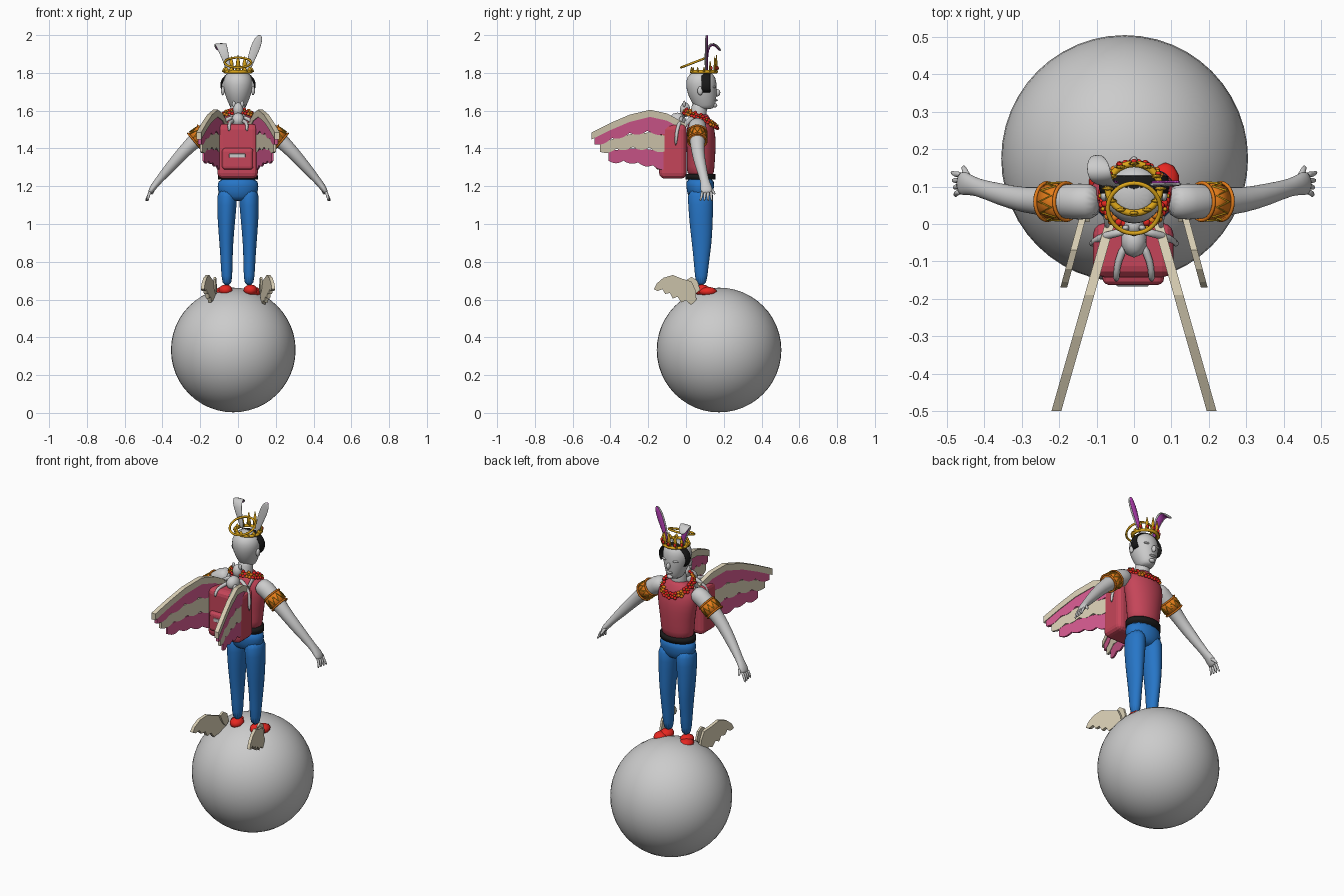
import bpy, bmesh
from math import sin, cos, pi, tau
from mathutils import Vector, Matrix

cube = bpy.data.objects.get("Cube")
if cube:
    bpy.data.objects.remove(cube)


def colour(name, r, g, b):
    mat = bpy.data.materials.new(name)
    mat.use_nodes = True
    mat.diffuse_color = (r, g, b, 1)
    mat.node_tree.nodes["Principled BSDF"].inputs["Base Color"].default_value = (r, g, b, 1)
    return mat


GREY = colour("pale_grey", .6, .6, .6)
CREAM = colour("cream", .68, .61, .45)
PINK = colour("pink", .65, .1, .27)
ROSE = colour("rose", .56, .06, .1)
BLUE = colour("blue", .02, .18, .57)
RED = colour("red", .8, .02, .015)
ORANGE = colour("orange", .77, .2, .01)
GOLD = colour("gold", .72, .38, .01)
PURPLE = colour("purple", .45, .05, .45)
BLACK = colour("black", .01, .01, .01)


def finish(name, bm, mat, smooth=True):
    """Turn a bmesh into a named, coloured object."""
    bmesh.ops.recalc_face_normals(bm, faces=bm.faces)
    mesh = bpy.data.meshes.new(name)
    bm.to_mesh(mesh)
    bm.free()
    mesh.materials.append(mat)
    if smooth:
        mesh.shade_smooth()
    obj = bpy.data.objects.new(name, mesh)
    bpy.context.collection.objects.link(obj)
    return obj


def tube(name, rings, mat, ref=(0, 1, 0), subdivide=True, seg=16):
    """Loft ellipses (x, y, z, half width, half depth) along a path."""
    bm = bmesh.new()
    centres = [Vector(r[:3]) for r in rings]
    loops = []
    for i, (x, y, z, a, b) in enumerate(rings):
        t = (centres[min(i + 1, len(rings) - 1)] - centres[max(i - 1, 0)]).normalized()
        u = Vector(ref).cross(t).normalized()
        v = t.cross(u)
        loops.append([bm.verts.new(centres[i] + u * a * cos(tau * k / seg) + v * b * sin(tau * k / seg))
                      for k in range(seg)])
    for low, high in zip(loops, loops[1:]):
        for k in range(seg):
            n = (k + 1) % seg
            bm.faces.new((low[k], low[n], high[n], high[k]))
    bm.faces.new(loops[0])
    bm.faces.new(loops[-1])
    obj = finish(name, bm, mat)
    if subdivide:
        obj.modifiers.new("Subdivision", "SUBSURF").levels = 1
    return obj


def blobs(name, items, mat):
    """Several ellipsoids, each (centre, half sizes), in one mesh."""
    bm = bmesh.new()
    for centre, size in items:
        m = Matrix.Translation(centre) @ Matrix.Diagonal((*size, 1))
        bmesh.ops.create_icosphere(bm, subdivisions=2, radius=1, matrix=m)
    return finish(name, bm, mat)


def wire(name, points, radius, mat, cyclic=True):
    curve = bpy.data.curves.new(name, "CURVE")
    curve.dimensions = "3D"
    curve.bevel_depth = radius
    curve.bevel_resolution = 2
    spline = curve.splines.new("POLY")
    spline.points.add(len(points) - 1)
    for p, co in zip(spline.points, points):
        p.co = (*co, 1)
    spline.use_cyclic_u = cyclic
    curve.materials.append(mat)
    obj = bpy.data.objects.new(name, curve)
    bpy.context.collection.objects.link(obj)


def plate(name, outline, x0, slope, half, mat):
    """Upright plate from a (y, z) outline, leaning outward as y decreases."""
    bm = bmesh.new()
    sides = [[bm.verts.new((x0 - slope * y + off, y, z)) for y, z in outline] for off in (-half, half)]
    bm.faces.new(sides[0])
    bm.faces.new(sides[1])
    for k in range(len(outline)):
        n = (k + 1) % len(outline)
        bm.faces.new((sides[0][k], sides[0][n], sides[1][n], sides[1][k]))
    return finish(name, bm, mat, False)


def box(name, centre, size, bevel, mat):
    bm = bmesh.new()
    bmesh.ops.create_cube(bm, size=1, matrix=Matrix.Translation(centre) @ Matrix.Diagonal((*size, 1)))
    bmesh.ops.bevel(bm, geom=bm.edges[:], offset=bevel, segments=3, profile=.5, affect="EDGES")
    return finish(name, bm, mat, False)


def sample(points, y):
    """Linear interpolation along a list of (y, z), y falling."""
    for (ya, za), (yb, zb) in zip(points, points[1:]):
        if y >= yb:
            return za + (zb - za) * (y - ya) / (yb - ya)
    return points[-1][1]


# Ball
ball = bmesh.new()
bmesh.ops.create_uvsphere(ball, u_segments=48, v_segments=24, radius=.33,
                          matrix=Matrix.Translation((-.025, .175, .333)))
finish("ball", ball, GREY)

# Torso, belt, hips, neck and head
tube("vest", [(0, .075, 1.24, .098, .073), (0, .078, 1.3, .1, .074), (0, .08, 1.38, .108, .078),
              (0, .08, 1.46, .124, .08), (0, .075, 1.52, .122, .072), (0, .07, 1.56, .08, .055),
              (0, .065, 1.58, .05, .045)], ROSE)
tube("belt", [(0, .076, 1.235, .106, .079), (0, .076, 1.265, .104, .079)], BLACK, subdivide=False, seg=32)
tube("hips", [(0, .075, 1.25, .103, .075), (0, .075, 1.2, .115, .077), (0, .075, 1.14, .1, .066),
              (0, .075, 1.12, .05, .04)], BLUE)
tube("neck", [(0, .062, 1.52, .05, .05), (0, .065, 1.58, .042, .043), (0, .075, 1.66, .042, .043)], GREY)
tube("head", [(0, .1, 1.605, .035, .045), (0, .1, 1.627, .046, .056), (0, .095, 1.66, .061, .069),
              (0, .086, 1.7, .074, .08), (0, .08, 1.745, .083, .084), (0, .078, 1.785, .073, .075),
              (0, .076, 1.812, .038, .04)], GREY)
blobs("face_features", [((0, .166, 1.695), (.011, .016, .02)), ((0, .157, 1.655), (.022, .012, .006)),
                        ((0, .152, 1.628), (.018, .014, .012)), ((.033, .15, 1.725), (.022, .01, .006)),
                        ((-.033, .15, 1.725), (.022, .01, .006)), ((.08, .075, 1.705), (.01, .015, .024)),
                        ((-.08, .075, 1.705), (.01, .015, .024))], GREY)
tube("hair_band", [(.088 * cos(a), .105, 1.735 + .07 * sin(a), .006, .024)
                   for a in [-.55 + (pi + 1.1) * k / 16 for k in range(17)]], BLACK, subdivide=False)

for s, side in ((1, "left"), (-1, "right")):
    # Leg and shoe
    tube(side + "_leg", [(s * .056, .076, 1.2, .054, .072), (s * .059, .078, 1.1, .053, .068),
                         (s * .062, .08, 1, .046, .062), (s * .062, .084, .9, .037, .054),
                         (s * .06, .081, .78, .031, .038), (s * .058, .08, .665, .028, .03)], BLUE)
    blobs(side + "_shoe", [((s * .066, .085, .65), (.038, .045, .03)),
                           ((s * .082, .115, .642), (.04, .05, .026))], RED)

    # Arm, hand and fingers
    tube(side + "_arm", [(s * .09, .06, 1.53, .04, .045), (s * .14, .06, 1.515, .054, .052),
                         (s * .22, .06, 1.45, .042, .042), (s * .29, .062, 1.38, .034, .034),
                         (s * .36, .08, 1.3, .029, .03), (s * .425, .1, 1.225, .019, .021),
                         (s * .452, .108, 1.19, .018, .034), (s * .47, .11, 1.16, .011, .03)], GREY)
    for k in range(4):
        y = .086 + .016 * k
        tube(f"{side}_finger_{k + 1}", [(s * .463, y, 1.175, .009, .009), (s * .477, y - .003, 1.145, .008, .008),
                                        (s * (.477 + .004 * k), y - .012 + .006 * k, 1.12, .005, .005)], GREY, seg=8)
    tube(side + "_thumb", [(s * .44, .115, 1.2, .012, .012), (s * .452, .142, 1.175, .009, .009),
                           (s * .457, .155, 1.155, .006, .006)], GREY, seg=8)

    # Armband with zigzag trim
    axis, across = Vector((s * .77, 0, -.64)), Vector((s * .64, 0, .77))
    mid = Vector((s * .207, .06, 1.462))

    def on_band(along, angle, r=.05):
        return mid + axis * along + across * r * cos(angle) + Vector((0, r * sin(angle), 0))

    start, end = mid - axis * .033, mid + axis * .033
    tube(side + "_armband", [(*start, .05, .05), (*end, .048, .048)], ORANGE, subdivide=False, seg=24)
    for along in (-.033, .033):
        wire(side + "_armband_rim", [on_band(along, tau * k / 24) for k in range(24)], .005, ORANGE)
    wire(side + "_armband_zigzag", [on_band(.02 * (-1) ** k, tau * k / 20) for k in range(20)], .004, GOLD)

    # Large striped wing: leading bar and three scalloped feather rows
    top = [(0, 1.53), (-.1, 1.585), (-.19, 1.605), (-.3, 1.578), (-.4, 1.535), (-.5, 1.485)]
    lean = .285
    bar = top + [(y, z - .038) for y, z in reversed(top)]
    plate(side + "_wing_bar", bar, 0, 0, .013, CREAM).data.transform(
        Matrix(((1, -s * lean, 0, s * .065), (0, 1, 0, 0), (0, 0, 1, 0), (0, 0, 0, 1))))
    for row, (mat, tip) in enumerate(((PINK, -.485), (CREAM, -.455), (PINK, -.41))):
        ys = [-.02 + (tip + .02) * k / 30 for k in range(31)]

        def edge(y, level):
            return sample(top, y) - .03 - level * (.09 - .045 * max(0, -y - .19) / .3)

        upper = [(y, edge(y, row)) for y in ys]
        lower = [(y, edge(y, row + .9) - .014 * abs(sin(pi * k / 6))) for k, y in enumerate(ys)]
        plate(f"{side}_wing_feathers_{row + 1}", upper + lower[::-1], s * .065, s * lean, .009 - .002 * row, mat)

    # Ankle wings
    plate(side + "_ankle_wing", [(.05, .65), (.03, .695), (-.02, .71), (-.07, .73), (-.12, .715), (-.155, .685),
                                 (-.17, .655), (-.15, .645), (-.125, .655), (-.11, .63), (-.085, .635),
                                 (-.07, .605), (-.045, .615), (-.025, .585), (0, .595), (.03, .57), (.055, .6)],
          s * .142, s * .27, .009, CREAM)
    plate(side + "_ankle_wing_inner", [(.075, .65), (.06, .7), (.03, .72), (.005, .705), (.015, .68), (.03, .65),
                                       (.05, .63)], s * .125, s * .1, .006, CREAM)

# Backpack with front pocket
box("backpack", (-.002, -.07, 1.385), (.215, .145, .29), .03, ROSE)
box("backpack_pocket", (-.002, -.14, 1.345), (.165, .045, .115), .018, ROSE)
wire("pocket_seam", [(x, -.16, z) for x, z in ((-.07, 1.38), (.066, 1.38))], .003, ROSE, False)
box("pocket_label", (-.004, -.1635, 1.362), (.085, .006, .02), .002, GREY)

# Small plush clinging to the top of the backpack
blobs("plush_body", [((0, -.045, 1.55), (.035, .045, .04)), ((0, -.005, 1.605), (.028, .028, .04)),
                     ((.022, -.01, 1.635), (.01, .008, .018)), ((-.022, -.01, 1.635), (.01, .008, .018))], GREY)
for s, side in ((1, "left"), (-1, "right")):
    tube(side + "_plush_leg", [(s * .02, -.05, 1.55, .014, .014), (s * .045, -.1, 1.537, .011, .01),
                               (s * .047, -.143, 1.525, .01, .009), (s * .047, -.15, 1.49, .009, .008)],
         GREY, ref=(1, 0, 0), seg=8)
    tube(side + "_plush_arm", [(s * .02, -.02, 1.57, .013, .013), (s * .08, -.03, 1.545, .011, .011),
                               (s * .112, -.05, 1.5, .01, .01), (s * .113, -.055, 1.41, .008, .008)], GREY, seg=8)
    tube(side + "_shoulder_strap", [(s * .07, -.02, 1.5, .014, .008), (s * .075, .02, 1.565, .014, .008),
                                    (s * .078, .07, 1.572, .014, .008)], GREY, ref=(1, 0, 0), seg=8)

# Flower garland
petals, orange_petals, hearts = [], [], []
for k in range(16):
    a = tau * k / 16
    c = Vector((.083 * cos(a), .075 + .085 * sin(a), 1.568 - .03 * sin(a) - .02 * max(0, sin(a))))
    out = Vector((cos(a), sin(a), .6)).normalized()
    u = Vector((-sin(a), cos(a), 0))
    v = out.cross(u)
    for p in range(5):
        q = c + (u * cos(tau * p / 5) + v * sin(tau * p / 5)) * .014
        (orange_petals if k % 4 == 2 else petals).append((q, (.01, .01, .009)))
    hearts.append((c + out * .008, (.006, .006, .006)))
blobs("garland_red_petals", petals, RED)
blobs("garland_orange_petals", orange_petals, ORANGE)
blobs("garland_flower_hearts", hearts, GOLD)

# Crown and halo
wire("crown_band", [(.07 * cos(tau * k / 32), .095 + .066 * sin(tau * k / 32), 1.806) for k in range(32)], .009, GOLD)
gems = []
for k in range(12):
    a = tau * (k + .5) / 12 + pi / 12
    front = max(0, sin(a))
    x, y, h = .07 * cos(a), .095 + .066 * sin(a), .025 + .065 * front
    tube(f"crown_point_{k + 1}", [(x, y, 1.805, .016, .006), (x, y, 1.805 + h * .6, .01, .005),
                                  (x, y, 1.805 + h, .002, .002)], GOLD, subdivide=False, seg=8)
    if front > .3:
        gems.append((Vector((x * 1.08, y + .007, 1.825)), (.008, .006, .011)))
blobs("crown_gems", gems, RED)
wire("halo", [(.07 * cos(tau * k / 40), .042 + .067 * sin(tau * k / 40), 1.855 + .026 * sin(tau * k / 40))
              for k in range(40)], .006, GOLD)

# Rabbit ears: the left stands, the right folds forward
for name, size, shift, mat in (("ear", 1, 0, GREY), ("ear_lining", .7, .0055, PURPLE)):
    tube("left_" + name, [(.048, .105 + shift, 1.8, .012 * size, .006), (.065, .105 + shift, 1.86, .018 * size, .006),
                          (.09, .105 + shift, 1.93, .027 * size, .006), (.11, .106 + shift, 1.98, .022 * size, .005),
                          (.118, .107 + shift, 2.001, .008 * size, .004)], mat)
    tube("right_" + name, [(-.045, .105 + shift, 1.8, .006, .012 * size), (-.06, .105 + shift, 1.86, .006, .018 * size),
                           (-.08, .108 + shift, 1.925, .006, .026 * size),
                           (-.092, .128 + shift, 1.957 - shift, .006, .032 * size),
                           (-.098, .16, 1.95 - shift, .006, .032 * size),
                           (-.1, .186 - shift, 1.915, .005, .016 * size)], mat, ref=(1, 0, 0))
